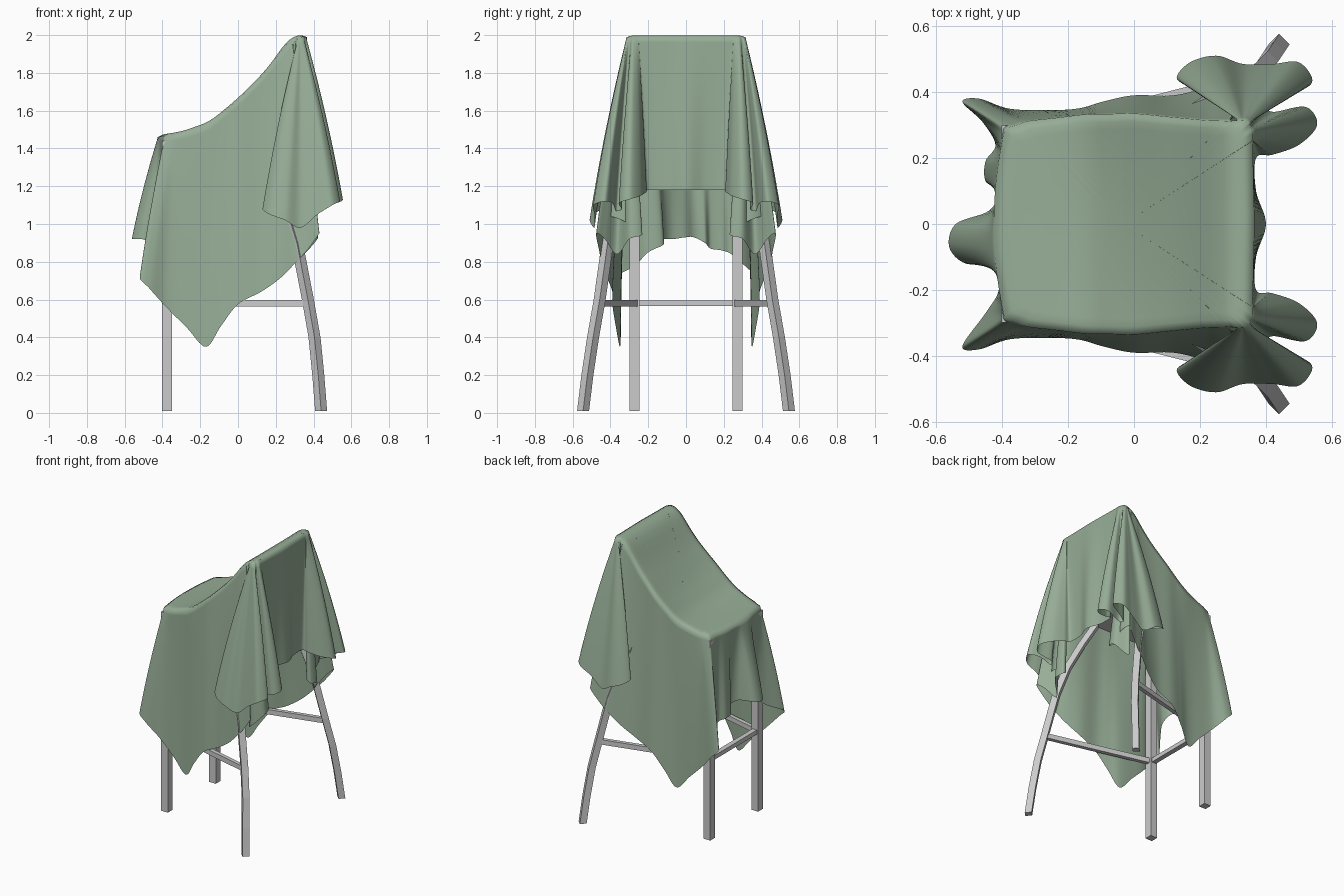
import bpy, bmesh, math
from mathutils import Vector

if "Cube" in bpy.data.objects:
    bpy.data.objects.remove(bpy.data.objects["Cube"])


def mesh_object(name, bm, smooth=False):
    bmesh.ops.recalc_face_normals(bm, faces=bm.faces[:])
    me = bpy.data.meshes.new(name)
    bm.to_mesh(me)
    bm.free()
    for p in me.polygons:
        p.use_smooth = smooth
    ob = bpy.data.objects.new(name, me)
    bpy.context.collection.objects.link(ob)
    return ob


def leg(name, path, width, turn):
    """Square post with level rings along a path."""
    bm = bmesh.new()
    rings = []
    for x, y, z in path:
        ring = []
        for k in range(4):
            a = turn + math.pi / 4 + k * math.pi / 2
            r = width / math.sqrt(2)
            ring.append(bm.verts.new((x + r * math.cos(a), y + r * math.sin(a), z)))
        rings.append(ring)
    for a, b in zip(rings, rings[1:]):
        for k in range(4):
            bm.faces.new((a[k], a[(k + 1) % 4], b[(k + 1) % 4], b[k]))
    bm.faces.new(rings[0])
    bm.faces.new(rings[-1])
    return mesh_object(name, bm)


def bar(name, a, b, width, height):
    """Rectangular bar between two points."""
    a, b = Vector(a), Vector(b)
    d = b - a
    bm = bmesh.new()
    bmesh.ops.create_cube(bm, size=1)
    for v in bm.verts:
        v.co = Vector((v.co.x * d.length, v.co.y * width, v.co.z * height))
    ob = mesh_object(name, bm)
    ob.location = (a + b) / 2
    ob.rotation_euler = (0, 0, math.atan2(d.y, d.x))
    return ob


# Chair legs, side stretchers and backrest posts
back_path = [(.44, .545, .01), (.425, .522, .2), (.405, .492, .4), (.37, .457, .6), (.312, .415, .9),
             (.25, .38, 1.1), (.17, .33, 1.28), (.1, .27, 1.43)]
for s, side in ((1, "left"), (-1, "right")):
    leg("back_leg_" + side, [(x, y * s, z) for x, y, z in back_path], .045, math.pi / 4)
    leg("front_leg_" + side, [(-.375, .272 * s, .01), (-.375, .272 * s, 1.44)], .053, 0)
    bar("side_stretcher_" + side, (-.375, .265 * s, .58), (.37, .455 * s, .58), .028, .035)
    leg("back_post_" + side, [(.2, .25 * s, 1.43), (.325, .26 * s, 1.95)], .03, 0)
# Front stretcher, seat and backrest
bar("front_stretcher", (-.375, -.272, .58), (-.375, .272, .58), .035, .03)
bar("seat", (-.38, 0, 1.44), (.22, 0, 1.44), .54, .03)
bar("backrest", (.325, -.28, 1.88), (.325, .28, 1.88), .03, .16)

# Cloth hem: back centre and corner folds (one half)
half = [(.40, 0, 1.18), (.37, .1, 1.18), (.37, .2, 1.18), (.42, .21, 1.17), (.5, .24, 1.15),
        (.555, .3, 1.13), (.52, .355, 1.11), (.42, .34, 1.08), (.40, .37, 1.07), (.47, .39, 1.11),
        (.54, .43, 1.12), (.50, .49, 1.10), (.42, .485, 1.05), (.33, .485, .98), (.25, .51, 1.02),
        (.17, .49, 1.05), (.13, .44, 1.08), (.2, .415, 1.07)]
# the inner fold wraps around the back leg, then runs on as the side panel
half += [(.34, .42, 1.05), (.39, .34, 1.02), (.37, .25, .97), (.41, .235, .94), (.42, .3, .92),
         (.35, .365, .84), (.40, .43, .92), (.43, .475, .95), (.365, .46, .86), (.30, .445, .79),
         (.22, .415, .71), (.12, .39, .64), (0, .39, .575), (-.09, .372, .46), (-.17, .35, .35),
         (-.27, .345, .45), (-.38, .35, .56), (-.47, .38, .66), (-.52, .37, .72)]
# Front flap hem
front = [(-.46, .31, .78), (-.42, .24, .84), (-.45, .19, .86), (-.45, .13, .87), (-.41, .1, .9),
         (-.44, .04, .93), (-.54, .0, .93), (-.56, -.07, .92), (-.51, -.12, .92), (-.42, -.12, .89),
         (-.41, -.2, .85), (-.45, -.27, .78)]
# Upper rim the hem hangs from, keyed by hem index
rim_keys = [(0, .365, 0), (2, .36, .24), (5, .36, .28), (9, .35, .305), (12, .335, .315),
            (26, .28, .312), (28, .21, .315), (30, 0, .335), (32, -.15, .332), (34, -.32, .312),
            (36, -.385, .29)]
# Height of the cloth along the chair
ridge = [(-.5, 1.455), (-.4, 1.475), (-.3, 1.49), (-.15, 1.545), (0, 1.67), (.15, 1.82),
         (.27, 1.985), (.30, 2.0), (.5, 2.0)]


def lookup(keys, t):
    for a, b in zip(keys, keys[1:]):
        if t <= b[0]:
            f = (t - a[0]) / (b[0] - a[0])
            return [p + (q - p) * f for p, q in zip(a[1:], b[1:])]
    return list(keys[-1][1:])


def top_z(x):
    return sum(lookup(ridge, x + d)[0] for d in (-.04, -.02, 0, .02, .04)) / 5


def closed_spline(pts, steps):
    out, n = [], len(pts)
    for i in range(n):
        a, b, c, d = (pts[(i + k) % n] for k in (-1, 0, 1, 2))
        for j in range(steps):
            t = j / steps
            out.append(.5 * (2 * b + (c - a) * t + (2 * a - 5 * b + 4 * c - d) * t * t
                             + (3 * b - a - 3 * c + d) * t ** 3))
    return out


hem = [Vector(p) for p in half + front]
rim = [Vector((*lookup(rim_keys, i), 0)) for i in range(len(half))]
for i in range(len(front)):
    y = .27 - .54 * i / (len(front) - 1)
    rim.append(Vector((-.425 + .4 * y * y, y, 0)))
flip = Vector((1, -1, 1))
for i in range(len(half) - 1, 0, -1):
    hem.append(hem[i] * flip)
    rim.append(rim[i] * flip)
STEPS, DOWN, IN = 8, 28, 14
hem, rim = closed_spline(hem, STEPS), closed_spline(rim, STEPS)
centre = Vector((-.03, 0, 0))

# Draped cloth: rings from the middle of the top out to the rim, then down to the hem
bm = bmesh.new()
rings = []
for i in range(1, IN + 1):
    t = i / IN
    ring = []
    for r in rim:
        p = centre.lerp(r, t)
        p.z = top_z(p.x) - .025 * (1 - (p.y / .34) ** 2) * math.exp(-((p.x + .02) / .2) ** 2)
        if i == IN:
            p.z -= .01
        ring.append(bm.verts.new(p))
    rings.append(ring)
for i in range(1, DOWN + 1):
    t = i / DOWN
    ring = []
    for r, h in zip(rim, hem):
        start = Vector((r.x, r.y, top_z(r.x) - .01))
        p = start.lerp(h, t)
        out = (h - start) * .22 * t * (1 - t)
        ring.append(bm.verts.new(p + Vector((out.x, out.y, 0))))
    rings.append(ring)
n = len(rim)
for a, b in zip(rings, rings[1:]):
    for k in range(n):
        bm.faces.new((a[k], b[k], b[(k + 1) % n], a[(k + 1) % n]))
mid = bm.verts.new((centre.x, 0, top_z(centre.x) - .025))
for k in range(n):
    bm.faces.new((mid, rings[0][k], rings[0][(k + 1) % n]))
cloth = mesh_object("draped_cloth", bm, smooth=True)
mat = bpy.data.materials.new("sage_cloth")
mat.diffuse_color = (.31, .42, .31, 1)
mat.use_nodes = True
mat.node_tree.nodes["Principled BSDF"].inputs["Base Color"].default_value = mat.diffuse_color
cloth.data.materials.append(mat)
